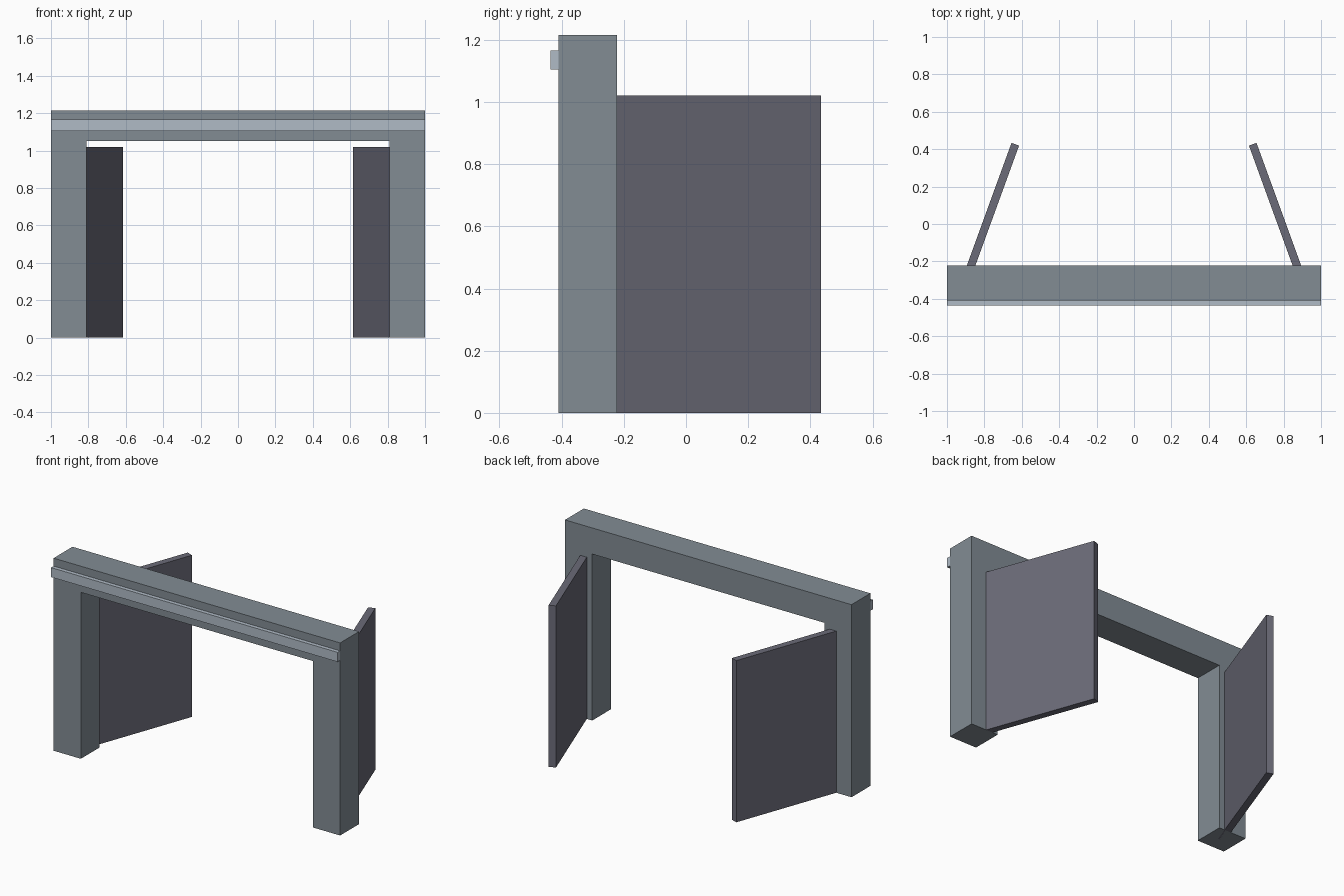
import bpy
import bmesh
import math
from mathutils import Matrix, Vector

if "Cube" in bpy.data.objects:
    bpy.data.objects.remove(bpy.data.objects["Cube"])


def material(name, color):
    m = bpy.data.materials.new(name)
    m.diffuse_color = (*color, 1)
    m.use_nodes = True
    m.node_tree.nodes["Principled BSDF"].inputs["Base Color"].default_value = m.diffuse_color
    return m


def prism(name, outline, direction, mat):
    """Extrude a closed outline along a direction."""
    bm = bmesh.new()
    face = bm.faces.new([bm.verts.new(p) for p in outline])
    top = bmesh.ops.extrude_face_region(bm, geom=[face])["geom"]
    bmesh.ops.translate(bm, vec=direction,
                        verts=[v for v in top if isinstance(v, bmesh.types.BMVert)])
    bmesh.ops.recalc_face_normals(bm, faces=bm.faces)
    mesh = bpy.data.meshes.new(name)
    bm.to_mesh(mesh)
    bm.free()
    mesh.materials.append(mat)
    obj = bpy.data.objects.new(name, mesh)
    bpy.context.collection.objects.link(obj)
    return obj


grey = material("frame_grey", (0.223, 0.262, 0.296))
pale = material("trim_pale_grey", (0.434, 0.497, 0.565))
dark = material("door_dark_grey", (0.147, 0.147, 0.188))

FRONT, BACK = -0.41, -0.222
HEIGHT, OPENING, INNER = 1.215, 1.05, 0.81

# Gateway frame: two posts and a lintel in one piece
profile = [(-1, 0), (-INNER, 0), (-INNER, OPENING), (INNER, OPENING),
           (INNER, 0), (1, 0), (1, HEIGHT), (-1, HEIGHT)]
prism("frame", [(x, FRONT, z) for x, z in profile], (0, BACK - FRONT, 0), grey)

# Trim strip across the front of the lintel
strip = [(-0.435, 1.105), (FRONT, 1.105), (FRONT, 1.165), (-0.435, 1.165)]
prism("trim_strip", [(-1, y, z) for y, z in strip], (2, 0, 0), pale)

# Open doors, hinged at the post centres and swung inwards
LENGTH, HALF, TOP = 0.79, 0.0215, 1.02
for side, name in ((-1, "left_door"), (1, "right_door")):
    place = (Matrix.Translation((side * 0.905, (FRONT + BACK) / 2, 0))
             @ Matrix.Rotation(side * math.radians(20), 4, "Z"))
    plan = [(-HALF, 0, 0), (HALF, 0, 0), (HALF, LENGTH, 0), (-HALF, LENGTH, 0)]
    prism(name, [place @ Vector(p) for p in plan], (0, 0, TOP), dark)
